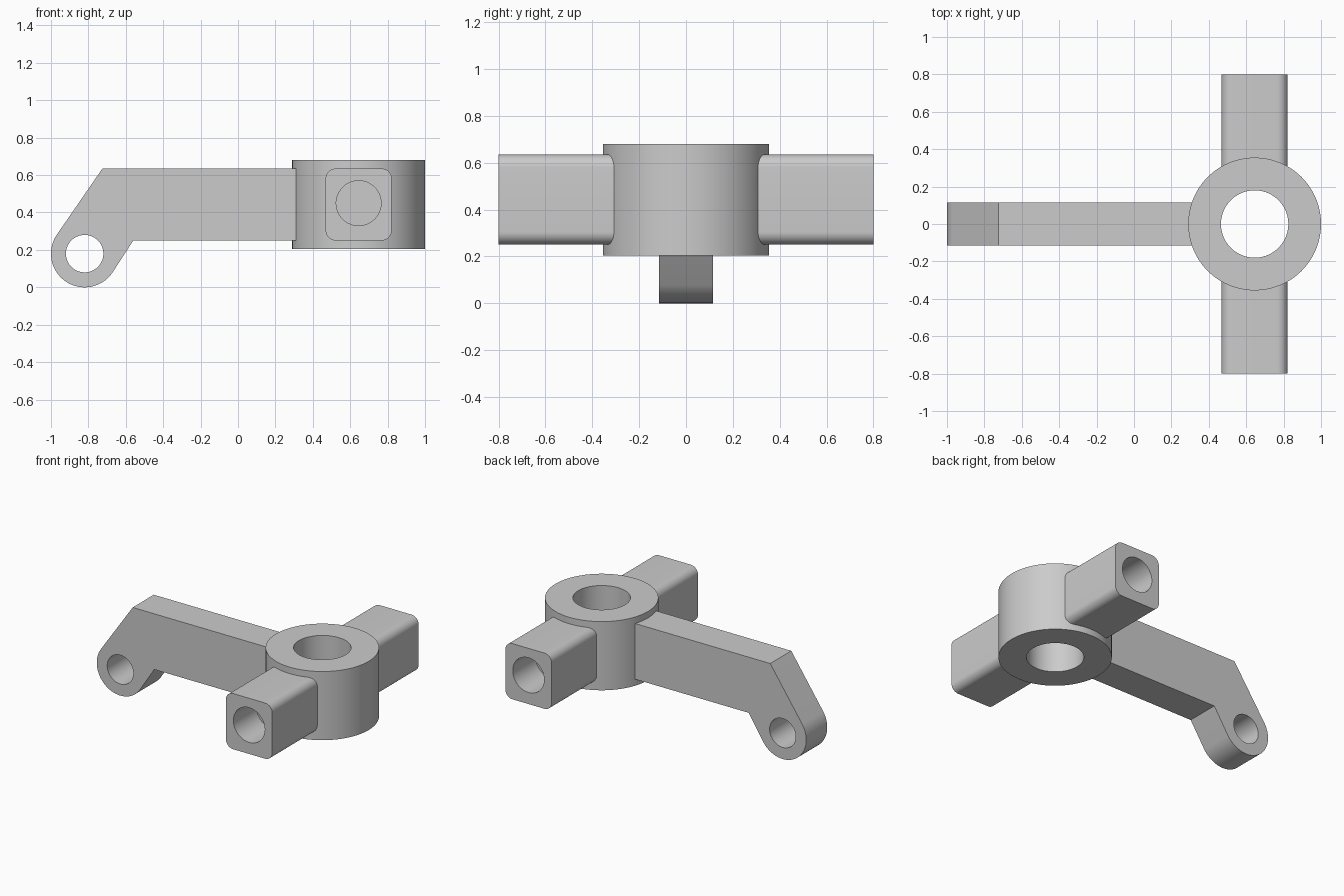
import bpy, bmesh
from math import sin, cos, radians
from mathutils import Vector

if "Cube" in bpy.data.objects:
    bpy.data.objects.remove(bpy.data.objects["Cube"])

metal = bpy.data.materials.new("plain grey")
metal.use_nodes = True
GREY = (0.6, 0.6, 0.6, 1)
metal.diffuse_color = GREY
metal.node_tree.nodes["Principled BSDF"].inputs["Base Color"].default_value = GREY

HUB_X = 0.645


def arc(cx, cy, r, start, end, steps):
    """Points along an arc, angles in degrees."""
    angles = [radians(start + (end - start) * i / steps) for i in range(steps + 1)]
    return [(cx + r * cos(a), cy + r * sin(a)) for a in angles]


def circle(cx, cy, r, steps=96):
    return arc(cx, cy, r, 0, 360, steps)[:-1]


def prism(name, outline, low, high, axis):
    """Extrude a 2D outline along z (outline in xy) or along y (outline in xz)."""
    place = (lambda u, v, d: (u, v, d)) if axis == "z" else (lambda u, v, d: (u, d, v))
    bm = bmesh.new()
    face = bm.faces.new([bm.verts.new(place(u, v, low)) for u, v in outline])
    extruded = bmesh.ops.extrude_face_region(bm, geom=[face])["geom"]
    verts = [e for e in extruded if isinstance(e, bmesh.types.BMVert)]
    bmesh.ops.translate(bm, verts=verts, vec=Vector(place(0, 0, high - low)))
    bmesh.ops.recalc_face_normals(bm, faces=bm.faces)
    mesh = bpy.data.meshes.new(name)
    bm.to_mesh(mesh)
    bm.free()
    mesh.materials.append(metal)
    obj = bpy.data.objects.new(name, mesh)
    bpy.context.collection.objects.link(obj)
    return obj


def drill(obj, outline, low, high, axis):
    """Cut a hole, then smooth the curved walls and keep the edges sharp."""
    cutter = prism("cutter", outline, low, high, axis)
    mod = obj.modifiers.new("hole", "BOOLEAN")
    mod.operation = "DIFFERENCE"
    mod.solver = "EXACT"
    mod.object = cutter
    bpy.ops.object.select_all(action="DESELECT")
    obj.select_set(True)
    bpy.context.view_layer.objects.active = obj
    bpy.ops.object.modifier_apply(modifier=mod.name)
    bpy.data.objects.remove(cutter)
    bpy.ops.object.shade_smooth_by_angle(angle=radians(30))


# Hub ring with a vertical bore
hub = prism("hub", circle(HUB_X, 0, 0.355), 0.205, 0.68, "z")
drill(hub, circle(HUB_X, 0, 0.18), 0.1, 0.8, "z")

# Two rounded square side arms with blind holes in their ends
half_w, z_low, z_high, r = 0.177, 0.25, 0.635, 0.055
corners = [(half_w - r, z_high - r), (r - half_w, z_high - r),
           (r - half_w, z_low + r), (half_w - r, z_low + r)]
arm_outline = []
for i, (dx, z) in enumerate(corners):
    arm_outline += arc(HUB_X + dx, z, r, 90 * i, 90 * i + 90, 10)
for name, side in (("front_arm", -1), ("back_arm", 1)):
    arm = prism(name, arm_outline, side * 0.26, side * 0.8, "y")
    drill(arm, circle(HUB_X, 0.45, 0.12), side * 0.55, side * 0.9, "y")

# Bent lever with a rounded, pierced end
lever_outline = [(0.4, 0.635), (-0.725, 0.635)]
lever_outline += arc(-0.82, 0.18, 0.18, 145.5, 325.5, 40)
lever_outline += [(-0.56, 0.25), (0.4, 0.25)]
lever = prism("lever", lever_outline, -0.115, 0.115, "y")
drill(lever, circle(-0.82, 0.18, 0.1), -0.2, 0.2, "y")
